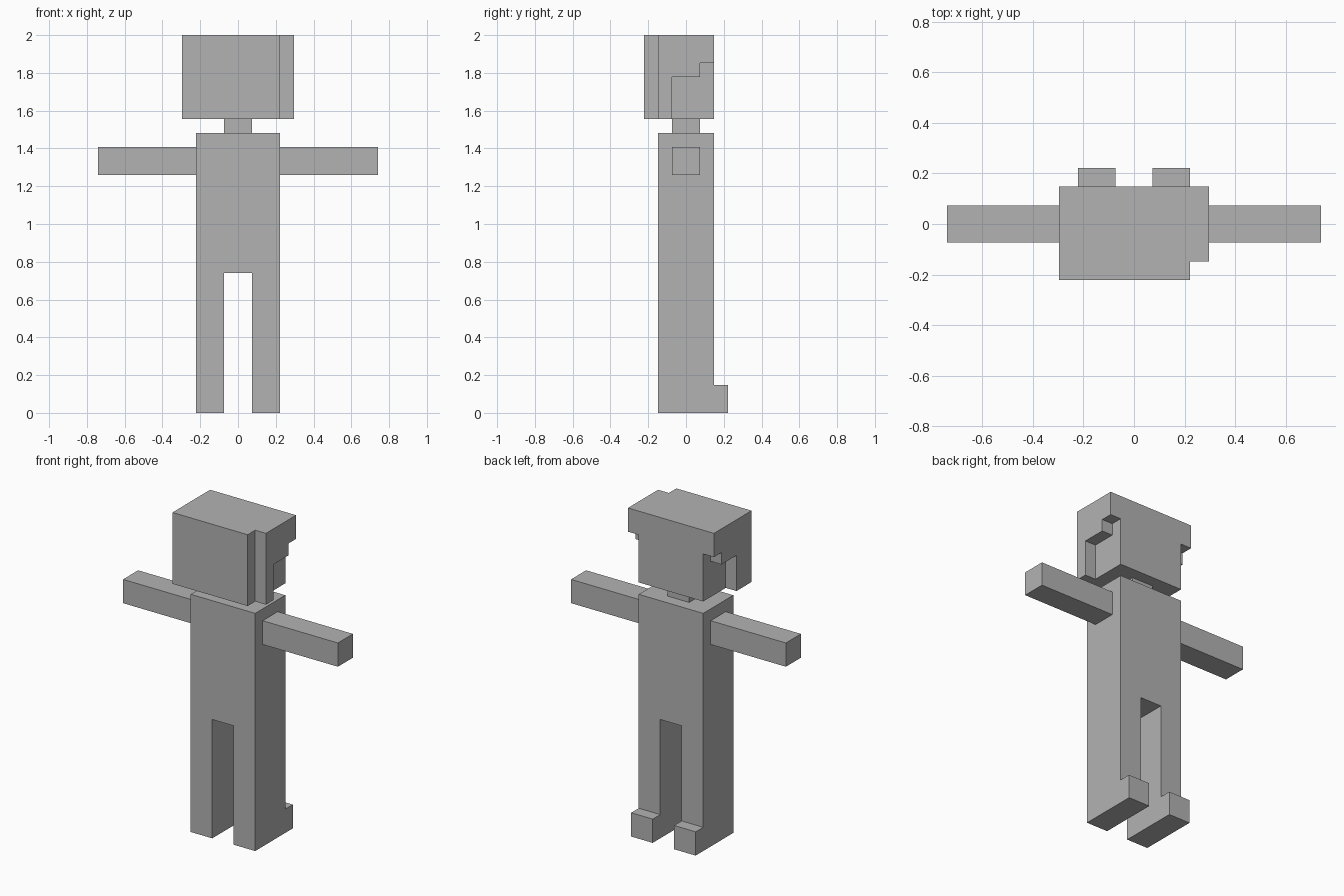
import bpy
import bmesh
from mathutils import Vector

cube = bpy.data.objects.get("Cube")
if cube:
    bpy.data.objects.remove(cube, do_unlink=True)

U = 2 / 27  # one block of the grid the figure is built on

grey = bpy.data.materials.new("plain_grey")
grey.use_nodes = True
colour = (0.45, 0.45, 0.45, 1)
grey.diffuse_color = colour
grey.node_tree.nodes["Principled BSDF"].inputs["Base Color"].default_value = colour


def prism(name, outline, axis, start, end):
    """Extrude an outline along x or y; the outline is (y, z) or (x, z) in blocks."""
    bm = bmesh.new()

    def place(p):
        return (start, p[0], p[1]) if axis == "x" else (p[0], start, p[1])

    face = bm.faces.new([bm.verts.new(Vector(place(p)) * U) for p in outline])
    result = bmesh.ops.extrude_face_region(bm, geom=[face])
    verts = [g for g in result["geom"] if isinstance(g, bmesh.types.BMVert)]
    step = (end - start) * U
    offset = Vector((step, 0, 0)) if axis == "x" else Vector((0, step, 0))
    bmesh.ops.translate(bm, verts=verts, vec=offset)
    bmesh.ops.recalc_face_normals(bm, faces=bm.faces)
    mesh = bpy.data.meshes.new(name)
    bm.to_mesh(mesh)
    bm.free()
    mesh.materials.append(grey)
    obj = bpy.data.objects.new(name, mesh)
    bpy.context.collection.objects.link(obj)
    return obj


def box(name, x, y, z):
    outline = [(x[0], z[0]), (x[1], z[0]), (x[1], z[1]), (x[0], z[1])]
    return prism(name, outline, "y", *y)


# Torso and both legs share one flat front outline
half = [(1, 10), (1, 0), (3, 0), (3, 20)]
prism("torso_and_legs", half + [(-x, z) for x, z in reversed(half)], "y", -2, 2)

# Neck and head
box("neck", (-1, 1), (-1, 1), (20, 21))
box("head", (-3, 3), (-2, 2), (21, 27))

# Hair panel across the head, one block short on the left
box("hair_panel", (-4, 3), (-3, -2), (21, 27))

# Paired parts: stepped side hair, arms and feet
side_hair = [(-2, 21), (-1, 21), (-1, 24), (1, 24), (1, 25), (2, 25), (2, 27), (-2, 27)]
for side, s in (("left", 1), ("right", -1)):
    prism(side + "_side_hair", side_hair, "x", 3 * s, 4 * s)
    box(side + "_arm", (3 * s, 10 * s), (-1, 1), (17, 19))
    box(side + "_foot", (s, 3 * s), (2, 3), (0, 2))
